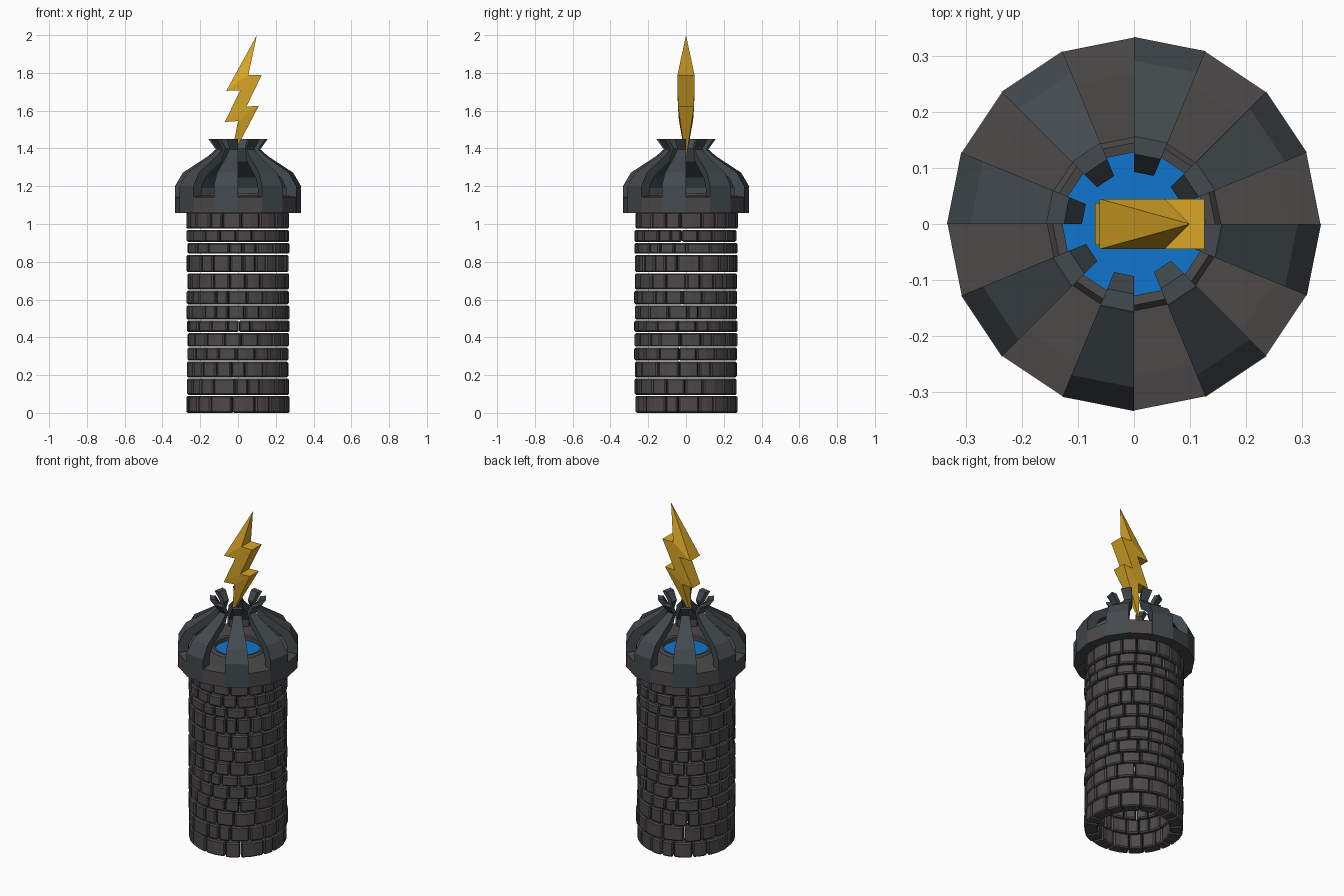
import bpy, bmesh, math, random

if "Cube" in bpy.data.objects:
    bpy.data.objects.remove(bpy.data.objects["Cube"])
random.seed(4)


def material(name, rgb):
    m = bpy.data.materials.new(name)
    m.diffuse_color = (*rgb, 1)
    m.use_nodes = True
    m.node_tree.nodes["Principled BSDF"].inputs["Base Color"].default_value = m.diffuse_color
    return m


STONE = material("stone", (0.072, 0.066, 0.066))
SLATE = material("slate", (0.055, 0.068, 0.074))
BLUE = material("water_blue", (0.005, 0.18, 0.62))
GOLD = material("gold", (0.70, 0.39, 0.02))


def finish(bm, name, mat):
    bmesh.ops.recalc_face_normals(bm, faces=bm.faces)
    me = bpy.data.meshes.new(name)
    bm.to_mesh(me)
    bm.free()
    ob = bpy.data.objects.new(name, me)
    me.materials.append(mat)
    bpy.context.collection.objects.link(ob)
    return ob


def sweep(bm, profile, angles, closed=False):
    """Sweep a closed (r, z) profile through angles; cap the ends unless closed."""
    rings = [[bm.verts.new((r * math.cos(a), r * math.sin(a), z)) for r, z in profile]
             for a in angles]
    n, k = len(profile), len(rings)
    for i in range(k if closed else k - 1):
        p, q = rings[i], rings[(i + 1) % k]
        for j in range(n):
            bm.faces.new((p[j], p[(j + 1) % n], q[(j + 1) % n], q[j]))
    if not closed:
        bm.faces.new(rings[0])
        bm.faces.new(rings[-1])


# Tower wall: courses of bevelled bricks with irregular widths
levels = [0, 0.093, 0.185, 0.275, 0.348, 0.425, 0.492, 0.572,
          0.65, 0.742, 0.84, 0.902, 0.972, 1.065]
bm = bmesh.new()
for z0, z1 in zip(levels, levels[1:]):
    count = random.choice((17, 18, 19))
    widths = [random.uniform(0.65, 1.35) for _ in range(count)]
    total = sum(widths)
    a = random.uniform(0, 1)
    for w in widths:
        da = w / total * math.tau
        r = random.uniform(0.266, 0.275)
        lo, hi = z0 + (0.003 if z0 else 0), z1 - 0.003
        s, e = a + 0.01, a + da - 0.01
        sweep(bm, [(0.2, lo), (r, lo), (r, hi), (0.2, hi)], [s, (s + e) / 2, e])
        a += da
wall = finish(bm, "brick_wall", STONE)
bev = wall.modifiers.new("worn_edges", 'BEVEL')
bev.width = 0.007
bev.segments = 1
bev.limit_method = 'ANGLE'
bev.angle_limit = math.radians(40)

STEP = math.tau / 16

# Sixteen-sided ledge on top, with the raised rim of the pool
bm = bmesh.new()
sweep(bm, [(0.333, 1.058), (0.333, 1.143), (0.27, 1.15), (0.155, 1.15), (0.145, 1.163),
           (0.128, 1.16), (0.128, 1.10), (0.2, 1.10), (0.2, 1.058)],
      [i * STEP for i in range(16)], closed=True)
finish(bm, "cap_ledge", STONE)

# Pool
bpy.ops.mesh.primitive_cylinder_add(vertices=32, radius=0.132, depth=0.03, location=(0, 0, 1.12))
pool = bpy.context.object
pool.name = "water_pool"
pool.data.materials.append(BLUE)

# Eight curved ribs with flared tips
rib = [(0.334, 1.057), (0.334, 1.2), (0.292, 1.272), (0.16, 1.358), (0.118, 1.395), (0.157, 1.45),
       (0.125, 1.45), (0.093, 1.40), (0.125, 1.33), (0.245, 1.245), (0.275, 1.19), (0.275, 1.057)]
for i in range(8):
    bm = bmesh.new()
    sweep(bm, rib, [(2 * i - 1) * STEP, 2 * i * STEP])
    finish(bm, f"cap_rib_{i + 1}", SLATE)

# Lightning bolt: front and back skins share the pointed tips
T = 0.045
pts = [(0.10, 2.0, 0), (-0.062, 1.705, T), (0.012, 1.708, T), (-0.07, 1.54, 0.037),
       (0.0, 1.545, 0.037), (-0.04, 1.34, 0), (0.11, 1.625, 0.043), (0.045, 1.622, 0.043),
       (0.126, 1.79, T), (0.055, 1.79, T)]
bm = bmesh.new()
front = [bm.verts.new((x, -t, z)) for x, z, t in pts]
back = [bm.verts.new((x, t, z)) if t else front[i] for i, (x, z, t) in enumerate(pts)]
for side in (front, back):
    for f in ((0, 1, 9), (1, 2, 8, 9), (2, 3, 7, 8), (3, 4, 6, 7), (4, 5, 6)):
        bm.faces.new([side[i] for i in f])
for i in range(10):
    j = (i + 1) % 10
    bm.faces.new(list(dict.fromkeys((front[i], front[j], back[j], back[i]))))
finish(bm, "lightning_bolt", GOLD)
